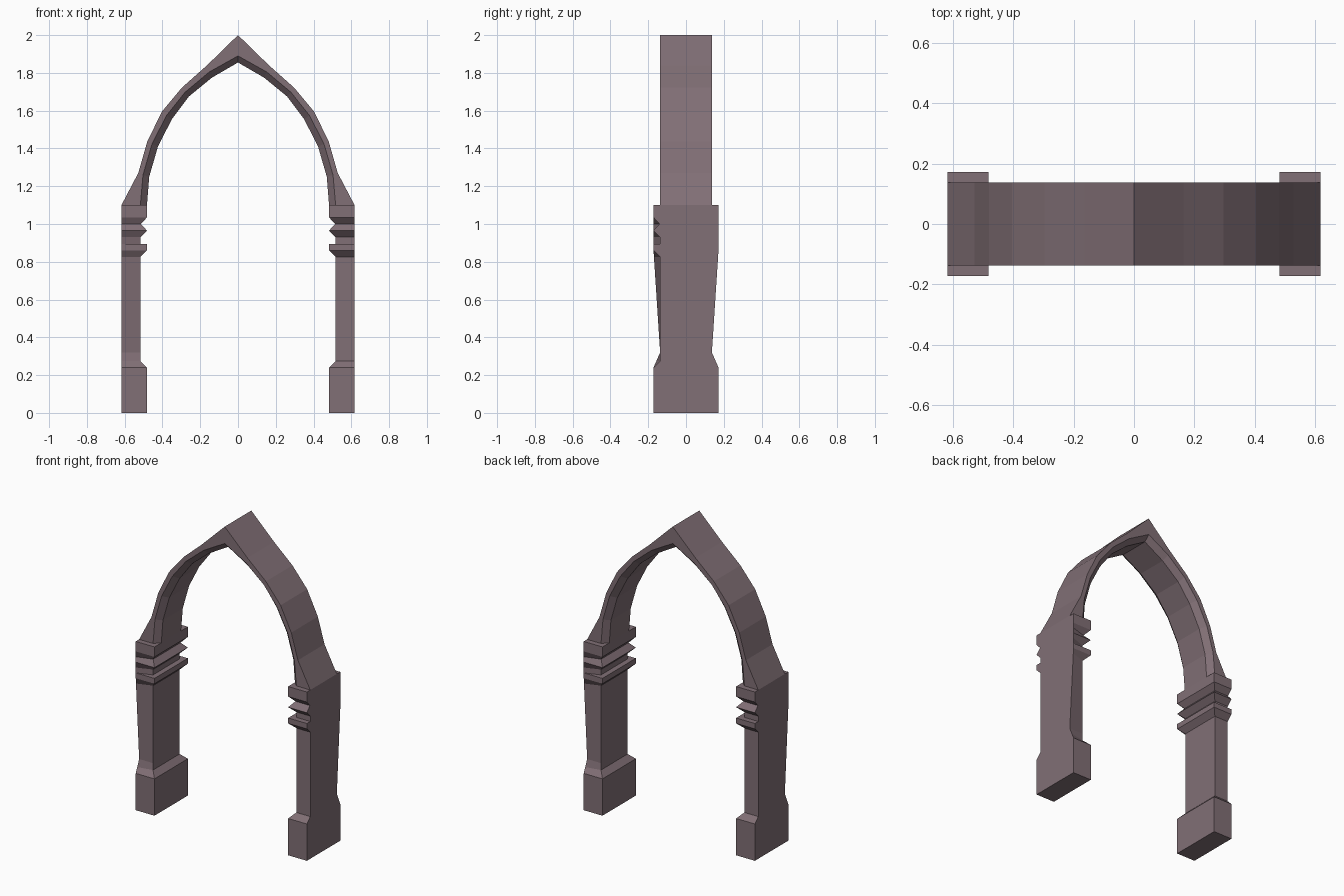
import bpy, bmesh, math

cube = bpy.data.objects.get("Cube")
if cube:
    bpy.data.objects.remove(cube)

stone = bpy.data.materials.new("mauve_stone")
stone.use_nodes = True
COLOR = (0.22, 0.16, 0.18, 1)
stone.diffuse_color = COLOR
stone.node_tree.nodes["Principled BSDF"].inputs["Base Color"].default_value = COLOR


def loft(name, rings):
    """Skin a list of matching closed rings and cap both ends."""
    bm = bmesh.new()
    loops = [[bm.verts.new(p) for p in ring] for ring in rings]
    for a, b in zip(loops, loops[1:]):
        for i in range(len(a)):
            j = (i + 1) % len(a)
            bm.faces.new((a[i], a[j], b[j], b[i]))
    bm.faces.new(loops[0])
    bm.faces.new(loops[-1])
    bmesh.ops.recalc_face_normals(bm, faces=bm.faces)
    mesh = bpy.data.meshes.new(name)
    bm.to_mesh(mesh)
    bm.free()
    mesh.materials.append(stone)
    obj = bpy.data.objects.new(name, mesh)
    bpy.context.collection.objects.link(obj)
    return obj


# Pillars: stepped plinth, plain shaft and notched capital
OUTER, WIDE, SLIM = 0.617, 0.172, 0.137
INSET = 0.035
# height, how far the moulding is cut in
profile = [(0, 0), (0.24, 0), (0.275, 1), (0.32, 1), (0.825, 1), (0.86, 0),
           (0.895, 0), (0.895, 1), (0.93, 1), (0.965, 0), (1.0, 0.9),
           (1.035, 0), (1.1, 0)]


def plain_edge(z):
    """Depth of the unmoulded outer corner, waisted above the plinth."""
    if z <= 0.32:
        return WIDE - (WIDE - SLIM) * max(0, z - 0.24) / 0.08
    return min(WIDE, SLIM + (WIDE - SLIM) * (z - 0.32) / 0.54)


def pillar_ring(z, cut):
    x, y = 0.482 + INSET * cut, WIDE - INSET * cut
    return [(x, -y, z), (OUTER, -y, z), (OUTER, plain_edge(z), z), (x, y, z)]


for name, turn in (("left_pillar", 0), ("right_pillar", math.pi)):
    pillar = loft(name, [pillar_ring(z, c) for z, c in profile])
    pillar.rotation_euler.z = turn

# Pointed arch: outer edge, chamfer edge and inner edge at each joint
outer = [(0.617, 1.1), (0.528, 1.27), (0.48, 1.437), (0.403, 1.595),
         (0.297, 1.722), (0.164, 1.84), (0, 2)]
chamfer = [(0.517, 1.1), (0.503, 1.26), (0.455, 1.425), (0.378, 1.575),
           (0.28, 1.698), (0.152, 1.805), (0, 1.89)]
inner = [(0.482, 1.1), (0.47, 1.25), (0.424, 1.41), (0.35, 1.555),
         (0.26, 1.675), (0.138, 1.775), (0, 1.855)]
DEPTH, BACK = 0.137, 0.102


def arch_ring(o, c, i, side):
    section = [(o, -DEPTH), (c, -DEPTH), (i, -BACK), (i, BACK), (c, DEPTH), (o, DEPTH)]
    return [(p[0] * side, y, p[1]) for p, y in section]


joints = list(zip(outer, chamfer, inner))
rings = [arch_ring(*j, 1) for j in joints]
rings += [arch_ring(*j, -1) for j in reversed(joints[:-1])]
loft("pointed_arch", rings)
